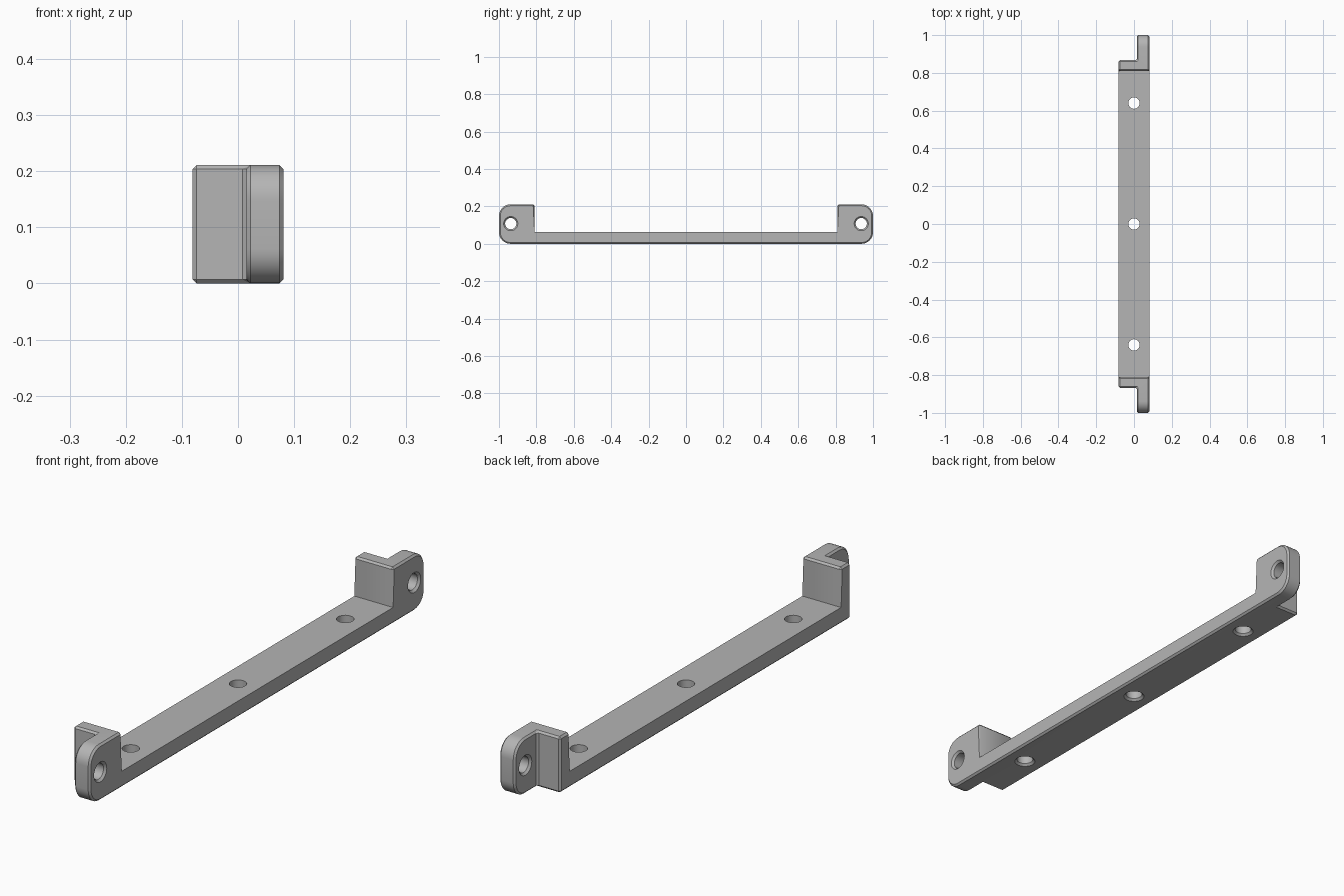
import bpy, bmesh
from math import sin, cos, pi
from mathutils import Matrix, Vector

if "Cube" in bpy.data.objects:
    bpy.data.objects.remove(bpy.data.objects["Cube"], do_unlink=True)

HALF_W, TAB_X = 0.081, 0.015      # half width, inner face of the tabs
WALL_IN, WALL_OUT = 0.81, 0.867   # end walls along y
BASE_Z, TOP_Z = 0.062, 0.211
RADIUS, CHAMFER = 0.062, 0.007

grey = bpy.data.materials.new("plain grey")
grey.use_nodes = True
grey.diffuse_color = (0.46, 0.46, 0.46, 1)
grey.node_tree.nodes["Principled BSDF"].inputs["Base Color"].default_value = grey.diffuse_color


def make_object(name, bm):
    bmesh.ops.recalc_face_normals(bm, faces=bm.faces)
    mesh = bpy.data.meshes.new(name)
    bm.to_mesh(mesh)
    bm.free()
    mesh.materials.append(grey)
    obj = bpy.data.objects.new(name, mesh)
    bpy.context.collection.objects.link(obj)
    return obj


def apply_modifiers(obj):
    graph = bpy.context.evaluated_depsgraph_get()
    mesh = bpy.data.meshes.new_from_object(obj.evaluated_get(graph))
    obj.modifiers.clear()
    obj.data = mesh


def cut(obj, cutters):
    for c in cutters:
        mod = obj.modifiers.new("cut", 'BOOLEAN')
        mod.operation, mod.object, mod.solver = 'DIFFERENCE', c, 'EXACT'
    apply_modifiers(obj)
    for c in cutters:
        bpy.data.objects.remove(c, do_unlink=True)


def box(name, lo, hi):
    bm = bmesh.new()
    lo, hi = Vector(lo), Vector(hi)
    size = hi - lo
    bmesh.ops.create_cube(bm, size=1, matrix=Matrix.Translation((lo + hi) / 2) @ Matrix.Diagonal((*size, 1)))
    return make_object(name, bm)


def drill(name, profile, matrix, n=32):
    """Turned cutter from (radius, height) pairs."""
    bm = bmesh.new()
    rings = [[bm.verts.new(matrix @ Vector((r * cos(2 * pi * i / n), r * sin(2 * pi * i / n), h)))
              for i in range(n)] for r, h in profile]
    for a, b in zip(rings, rings[1:]):
        for i in range(n):
            j = (i + 1) % n
            bm.faces.new((a[i], a[j], b[j], b[i]))
    bm.faces.new(rings[0])
    bm.faces.new(rings[-1])
    return make_object(name, bm)


def corner(y, z, start):
    return [(y + RADIUS * cos(start + pi / 2 * i / 8), z + RADIUS * sin(start + pi / 2 * i / 8))
            for i in range(9)]


# Side profile with rounded outer corners, extruded across the width
half = corner(1 - RADIUS, RADIUS, -pi / 2) + corner(1 - RADIUS, TOP_Z - RADIUS, 0)
half += [(WALL_IN, TOP_Z), (WALL_IN, BASE_Z)]
outline = half + [(-y, z) for y, z in reversed(half)]
bm = bmesh.new()
face = bm.faces.new([bm.verts.new((-HALF_W, y, z)) for y, z in outline])
side = bmesh.ops.extrude_face_region(bm, geom=[face])["geom"]
bmesh.ops.translate(bm, vec=(2 * HALF_W, 0, 0), verts=[v for v in side if isinstance(v, bmesh.types.BMVert)])
bracket = make_object("mounting_bracket", bm)

# Notches leave a thin tab at each end
cut(bracket, [box("notch", (-0.5, min(s * WALL_OUT, s * 1.5), -0.5), (TAB_X, max(s * WALL_OUT, s * 1.5), 0.5))
              for s in (-1, 1)])

# Chamfer sharp edges, except the joint of base and wall
bm = bmesh.new()
bm.from_mesh(bracket.data)
bmesh.ops.dissolve_limit(bm, angle_limit=0.01, verts=bm.verts, edges=bm.edges)
weight = bm.edges.layers.float.new("bevel_weight_edge")
for e in bm.edges:
    joint = all(abs(abs(v.co.y) - WALL_IN) < 0.001 and abs(v.co.z - BASE_Z) < 0.001 for v in e.verts)
    e[weight] = 1.0 if e.calc_face_angle(0) > 0.6 and not joint else 0.0
bm.to_mesh(bracket.data)
bm.free()
bevel = bracket.modifiers.new("chamfer", 'BEVEL')
bevel.limit_method, bevel.width, bevel.segments = 'WEIGHT', CHAMFER, 1
apply_modifiers(bracket)

# Holes through the base (eased below) and the tabs (eased on both sides)
R, E = 0.03, 0.008
holes = [drill("base_hole", [(R + 2 * E, -E), (R, E), (R, 0.2)], Matrix.Translation((0, y, 0)))
         for y in (-0.64, 0, 0.64)]
tab_profile = [(R + 2 * E, TAB_X - E), (R, TAB_X + E), (R, HALF_W - E), (R + 2 * E, HALF_W + E)]
for y in (-0.937, 0.937):
    holes.append(drill("tab_hole", tab_profile, Matrix.Translation((0, y, 0.108)) @ Matrix.Rotation(pi / 2, 4, 'Y')))
cut(bracket, holes)

bpy.ops.object.select_all(action='DESELECT')
bracket.select_set(True)
bpy.context.view_layer.objects.active = bracket
bpy.ops.object.shade_smooth_by_angle(angle=0.5)
